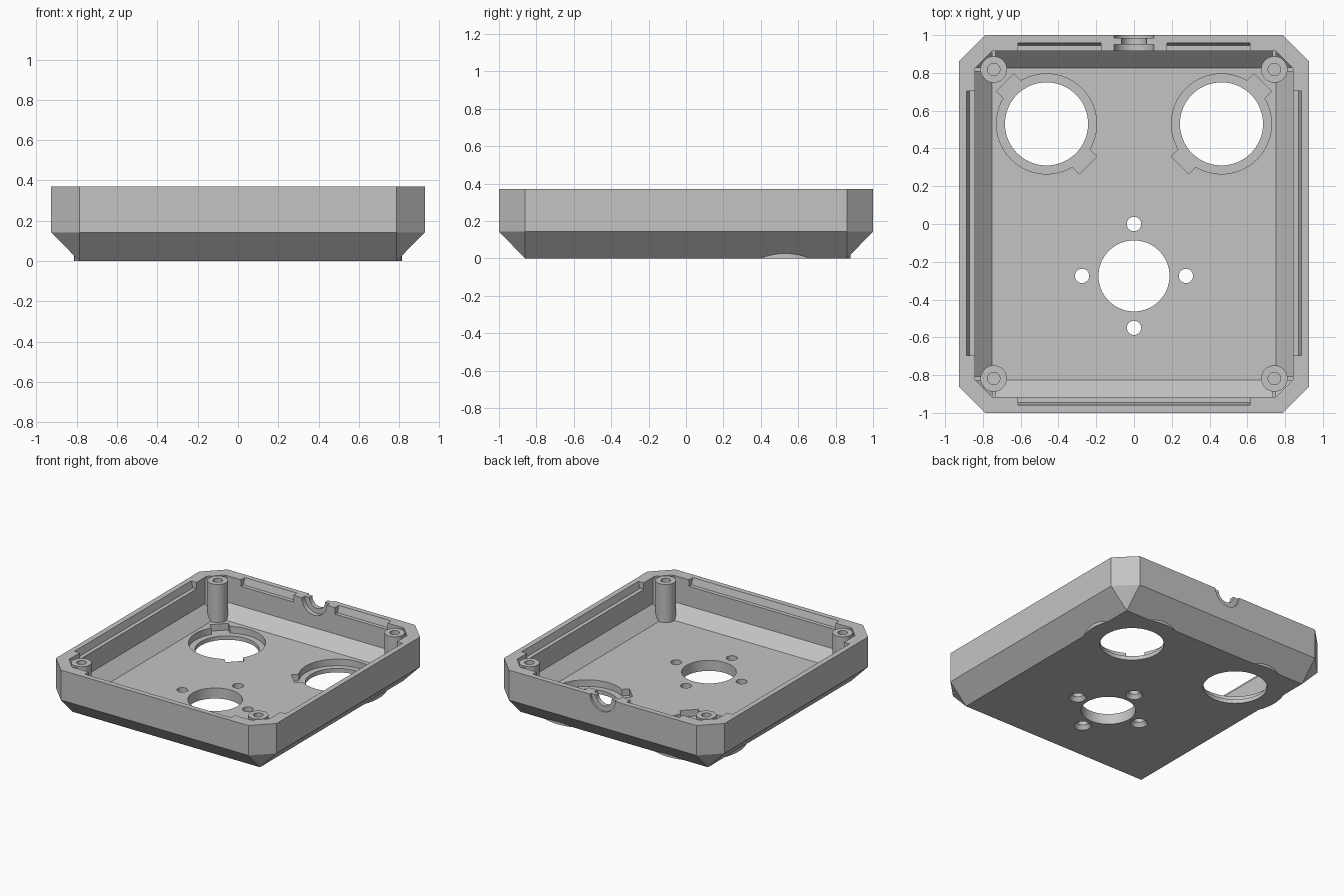
import bpy, bmesh, math
from mathutils import Matrix, Vector

if "Cube" in bpy.data.objects:
    bpy.data.objects.remove(bpy.data.objects["Cube"], do_unlink=True)

grey = bpy.data.materials.new("plain grey")
grey.use_nodes = True
COLOUR = (0.55, 0.55, 0.55, 1)
grey.diffuse_color = COLOUR
grey.node_tree.nodes["Principled BSDF"].inputs["Base Color"].default_value = COLOUR

TOP = 0.37
FLOOR = 0.08
HX, HY = 0.927, 1.0      # half size of the rim
CUT = 0.14               # corner chamfer
WALL = 0.085


def finish(bm, name):
    bmesh.ops.recalc_face_normals(bm, faces=bm.faces)
    mesh = bpy.data.meshes.new(name)
    bm.to_mesh(mesh)
    bm.free()
    mesh.materials.append(grey)
    obj = bpy.data.objects.new(name, mesh)
    bpy.context.collection.objects.link(obj)
    return obj


def hull(name, points):
    bm = bmesh.new()
    for p in points:
        bm.verts.new(p)
    bmesh.ops.convex_hull(bm, input=bm.verts)
    bmesh.ops.dissolve_limit(bm, angle_limit=0.01, verts=bm.verts, edges=bm.edges)
    return finish(bm, name)


def tub(name, hx, hy, cut, floor, shoulder, top):
    """Chamfered box whose lower part tapers to a rectangle."""
    pts = []
    for sx in (-1, 1):
        for sy in (-1, 1):
            pts.append((sx * (hx - cut), sy * (hy - cut), floor))
            for z in (shoulder, top):
                pts.append((sx * (hx - cut), sy * hy, z))
                pts.append((sx * hx, sy * (hy - cut), z))
    return hull(name, pts)


def rod(x, y, z0, z1, r0, r1=None, sides=48):
    bm = bmesh.new()
    bmesh.ops.create_cone(bm, cap_ends=True, segments=sides, radius1=r0,
                          radius2=r0 if r1 is None else r1, depth=z1 - z0,
                          matrix=Matrix.Translation((x, y, (z0 + z1) / 2)))
    return finish(bm, "rod")


def rod_y(z, y0, y1, r):
    bm = bmesh.new()
    place = Matrix.Translation((0, (y0 + y1) / 2, z)) @ Matrix.Rotation(math.pi / 2, 4, 'X')
    bmesh.ops.create_cone(bm, cap_ends=True, segments=48, radius1=r, radius2=r,
                          depth=y1 - y0, matrix=place)
    return finish(bm, "rod")


def box(centre, size, turn=0):
    bm = bmesh.new()
    place = Matrix.Translation(centre) @ Matrix.Rotation(turn, 4, 'Z') @ Matrix.Diagonal((*size, 1))
    bmesh.ops.create_cube(bm, size=1, matrix=place)
    return finish(bm, "box")


def combine(body, tool, operation):
    mod = body.modifiers.new("bool", 'BOOLEAN')
    mod.operation = operation
    mod.solver = 'EXACT'
    mod.object = tool
    bpy.context.view_layer.objects.active = body
    bpy.ops.object.modifier_apply(modifier=mod.name)
    bpy.data.objects.remove(tool, do_unlink=True)


def add(tool):
    combine(shell, tool, 'UNION')


def cut(tool):
    combine(shell, tool, 'DIFFERENCE')


def rim_recess(direction, wall, start, end):
    """Open step with a sloping back, cut in the inner edge of the rim."""
    out = Vector((*direction, 0))
    along = Vector((-out.y, out.x, 0))
    pts = []
    for s in (start, end):
        for d, z in ((-0.03, 0.32), (0.03, 0.32), (0.045, 0.372), (0.045, 0.40), (-0.03, 0.40)):
            pts.append(out * (wall + d) + along * s + Vector((0, 0, z)))
    cut(hull("recess", pts))


# Outer body with round bosses behind the two sockets
shell = tub("enclosure_shell", HX, HY, CUT, 0, 0.143, TOP)
SOCKET_X, SOCKET_Y = 0.463, 0.53
for s in (-1, 1):
    add(rod(s * SOCKET_X, SOCKET_Y, 0, 0.1, 0.35, sides=64))

# Hollow interior
cut(tub("cavity", HX - WALL, HY - WALL, 0.09, FLOOR, FLOOR + 0.09, TOP + 0.2))

# Corner screw posts with thin ribs to the walls
for sx in (-1, 1):
    for sy in (-1, 1):
        px, py = sx * 0.743, sy * 0.818
        add(rod(px, py, 0.05, TOP, 0.07))
        add(box((px, py + sy * 0.08, 0.23), (0.02, 0.07, 0.26)))
        add(box((px + sx * 0.08, py, 0.23), (0.07, 0.02, 0.26)))
        cut(rod(px, py, 0.14, TOP + 0.1, 0.033, sides=32))

# Sockets: through hole, counterbore and two bayonet notches
for s in (-1, 1):
    x = s * SOCKET_X
    cut(rod(x, SOCKET_Y, -0.1, 0.2, 0.22, sides=64))
    cut(rod(x, SOCKET_Y, 0.03, 0.13, 0.265, sides=64))
    cut(box((x, SOCKET_Y, 0.08), (0.62, 0.13, 0.1), s * math.pi / 4))

# Central opening and four countersunk screw holes
MID_Y = -0.275
cut(rod(0, MID_Y, -0.1, 0.2, 0.188, sides=64))
for dx, dy in ((1, 0), (-1, 0), (0, 1), (0, -1)):
    x, y = dx * 0.275, MID_Y + dy * 0.275
    cut(rod(x, y, -0.1, 0.2, 0.038, sides=32))
    cut(rod(x, y, -0.02, 0.03, 0.075, 0.037, sides=32))

# Recesses in the rim
for s in (-1, 1):
    rim_recess((s, 0), HX - WALL, -0.695 if s > 0 else -0.705, 0.705 if s > 0 else 0.695)
rim_recess((0, -1), HY - WALL, -0.615, 0.615)
rim_recess((0, 1), HY - WALL, -0.615, -0.175)
rim_recess((0, 1), HY - WALL, 0.175, 0.615)

# Stepped cable notch in the back wall
cut(rod_y(TOP, 0.85, 1.1, 0.066))
cut(rod_y(TOP, 0.85, 0.95, 0.105))
cut(rod_y(TOP, 0.985, 1.1, 0.105))

bpy.ops.object.select_all(action='DESELECT')
shell.select_set(True)
bpy.context.view_layer.objects.active = shell
bpy.ops.object.shade_smooth_by_angle(angle=math.radians(30))
